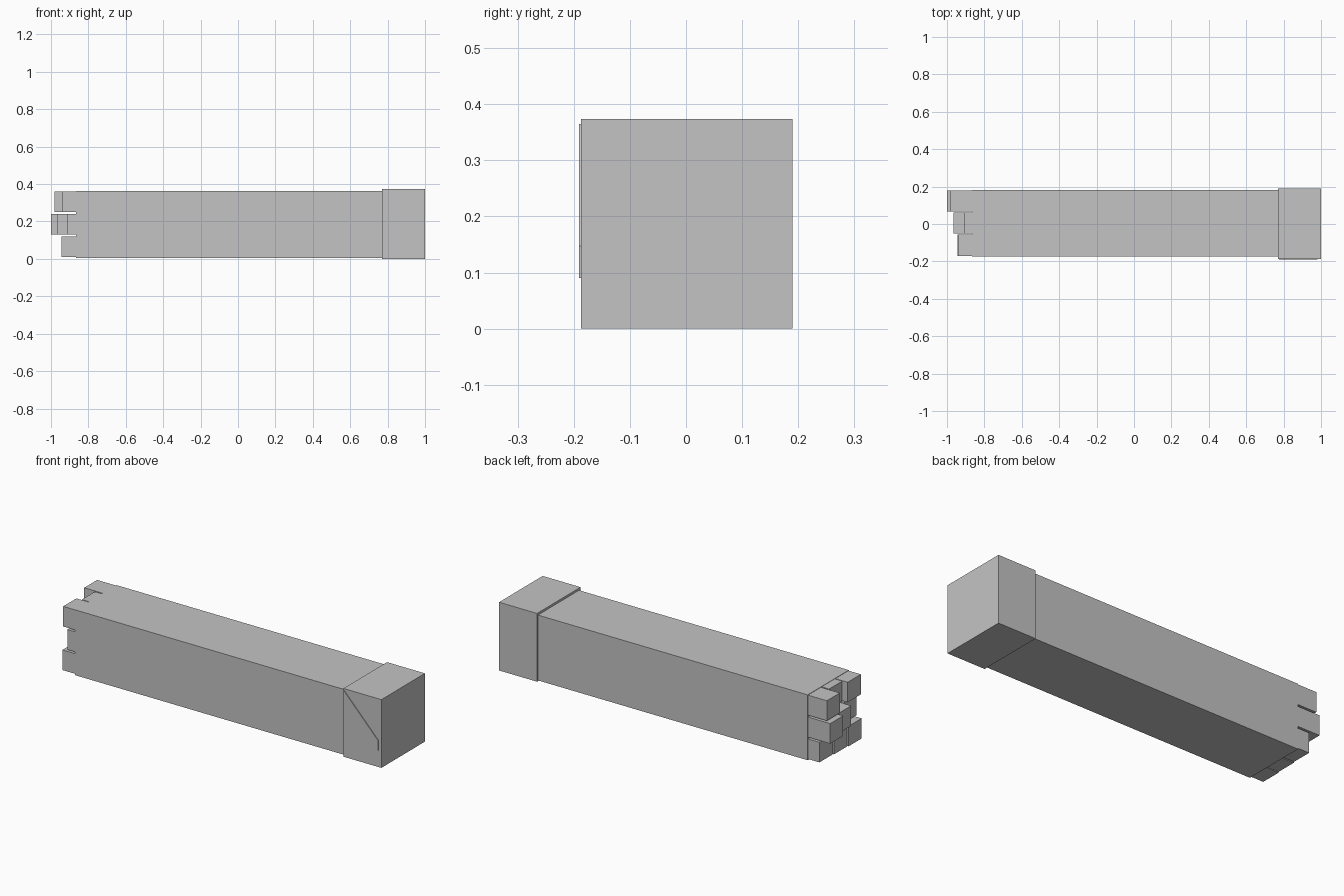
import bpy
import bmesh

cube = bpy.data.objects.get("Cube")
if cube:
    bpy.data.objects.remove(cube, do_unlink=True)

grey = bpy.data.materials.new("plain_grey")
grey.use_nodes = True
colour = (0.55, 0.55, 0.55, 1)
grey.diffuse_color = colour
for node in grey.node_tree.nodes:
    if node.type == "BSDF_PRINCIPLED":
        node.inputs["Base Color"].default_value = colour


def add_object(name, bm):
    bmesh.ops.recalc_face_normals(bm, faces=bm.faces)
    mesh = bpy.data.meshes.new(name)
    bm.to_mesh(mesh)
    bm.free()
    mesh.materials.append(grey)
    obj = bpy.data.objects.new(name, mesh)
    bpy.context.collection.objects.link(obj)
    return obj


def add_box(name, xs, ys, zs):
    bm = bmesh.new()
    bmesh.ops.create_cube(bm, size=1)
    for v in bm.verts:
        for axis, (low, high) in enumerate((xs, ys, zs)):
            v.co[axis] = high if v.co[axis] > 0 else low
    return add_object(name, bm)


# Long square shaft and the slightly wider end cap
add_box("shaft", (-0.865, 0.772), (-0.174, 0.182), (0.004, 0.362))
add_box("end_cap", (0.77, 1.0), (-0.187, 0.19), (0, 0.374))

# Three by three cluster of teeth with uneven lengths
columns = {"front": (-0.171, -0.057), "middle": (-0.052, 0.061), "back": (0.068, 0.18)}
rows = {
    "bottom": ((0.01, 0.12), (-0.945, -0.94, -0.935)),
    "centre": ((0.13, 0.24), (-0.915, -0.965, -1.0)),
    "top": ((0.25, 0.36), (-0.94, -0.91, -0.98)),
}
for row, (zs, ends) in rows.items():
    for (column, ys), end in zip(columns.items(), ends):
        add_box(f"tooth_{row}_{column}", (end, -0.86), ys, zs)

# Thin raised plate with a sloping edge on the front of the cap
bm = bmesh.new()
outline = [(0.775, 0.365), (0.775, 0.09), (0.982, 0.09), (0.982, 0.147)]
face = bm.faces.new([bm.verts.new((x, -0.191, z)) for x, z in outline])
extruded = bmesh.ops.extrude_face_region(bm, geom=[face])["geom"]
bmesh.ops.translate(bm, vec=(0, 0.006, 0),
                    verts=[g for g in extruded if isinstance(g, bmesh.types.BMVert)])
add_object("cap_plate", bm)
